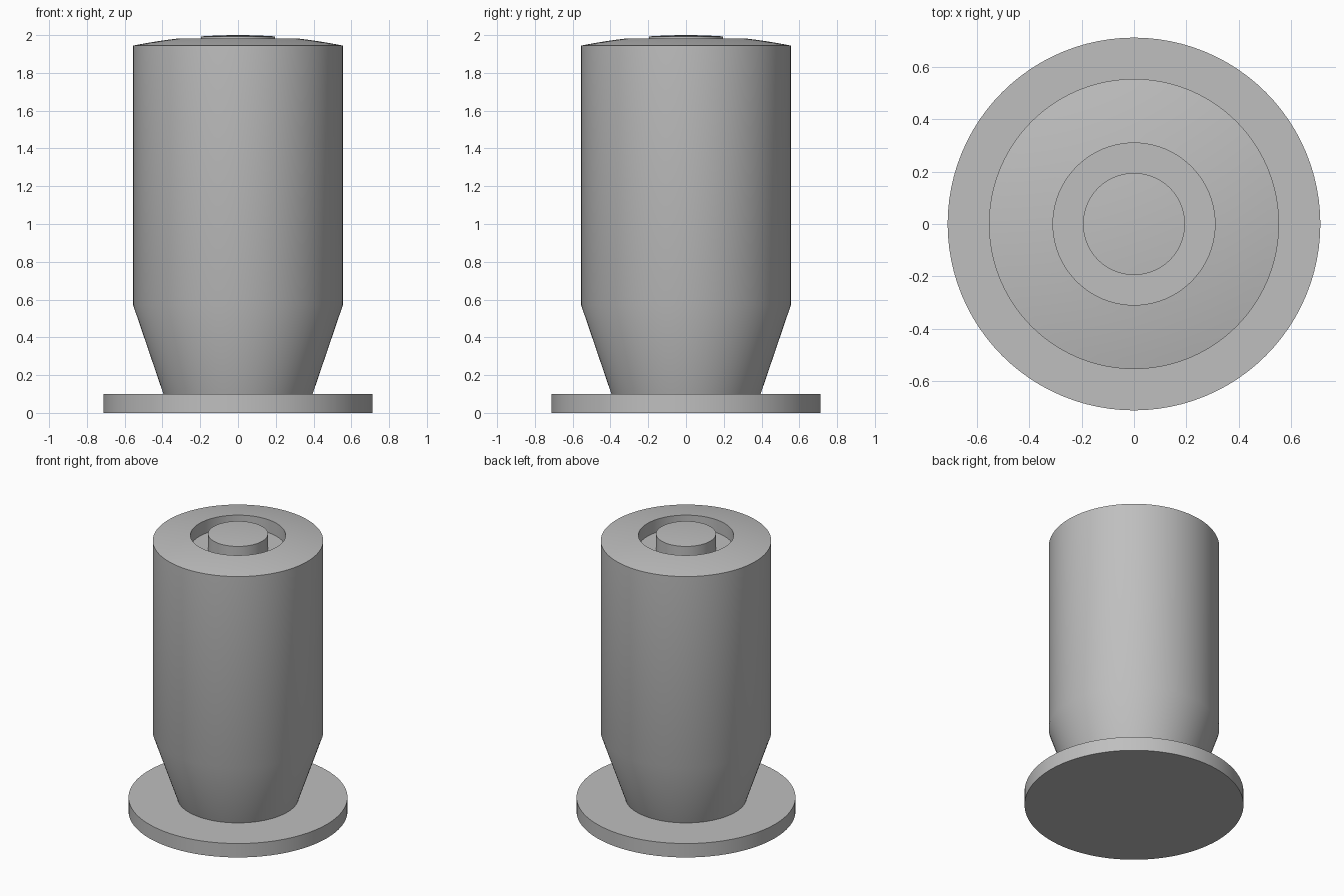
import bpy
import bmesh
import math

cube = bpy.data.objects.get("Cube")
if cube:
    bpy.data.objects.remove(cube, do_unlink=True)

SEGMENTS = 96
DOME_RADIUS = 2.8
TOP = 2.0
FLANGE_R, FLANGE_H = 0.713, 0.1
FOOT_R, BODY_R, TAPER_Z = 0.395, 0.555, 0.57
POCKET_R, PLUG_R, FLOOR_Z = 0.31, 0.195, 1.89

grey = bpy.data.materials.new("plain grey")
grey.use_nodes = True
colour = (0.52, 0.52, 0.52, 1)
grey.diffuse_color = colour
grey.node_tree.nodes["Principled BSDF"].inputs["Base Color"].default_value = colour


def dome(r_from, r_to, steps):
    """Points along the shallow spherical crown, from one radius to another."""
    radii = [r_from + (r_to - r_from) * i / steps for i in range(steps + 1)]
    return [(r, TOP - DOME_RADIUS + math.sqrt(DOME_RADIUS ** 2 - r * r)) for r in radii]


def lathe(name, profile):
    """Revolve an (r, z) profile about z; points on the axis become poles."""
    bm = bmesh.new()
    rings = []
    for r, z in profile:
        count = 1 if r == 0 else SEGMENTS
        rings.append([bm.verts.new((r * math.cos(math.tau * k / SEGMENTS),
                                    r * math.sin(math.tau * k / SEGMENTS), z))
                      for k in range(count)])
    for low, high in zip(rings, rings[1:]):
        for k in range(SEGMENTS):
            n = (k + 1) % SEGMENTS
            corners = [low[k % len(low)], low[n % len(low)],
                       high[n % len(high)], high[k % len(high)]]
            bm.faces.new(list(dict.fromkeys(corners)))
    mesh = bpy.data.meshes.new(name)
    bm.to_mesh(mesh)
    bm.free()
    mesh.materials.append(grey)
    obj = bpy.data.objects.new(name, mesh)
    bpy.context.collection.objects.link(obj)
    bpy.ops.object.select_all(action="DESELECT")
    obj.select_set(True)
    bpy.context.view_layer.objects.active = obj
    bpy.ops.object.shade_smooth_by_angle(angle=math.radians(30))
    return obj


# Round base flange
lathe("base_flange", [(0, 0), (FLANGE_R, 0), (FLANGE_R, FLANGE_H), (FOOT_R, FLANGE_H)])

# Tapered body with a crowned rim and a ring-shaped pocket in the top
lathe("body", [(FOOT_R, FLANGE_H), (BODY_R, TAPER_Z)]
      + dome(BODY_R, POCKET_R, 6)
      + [(POCKET_R, FLOOR_Z), (PLUG_R, FLOOR_Z)])

# Central plug with a crowned top
lathe("centre_plug", [(PLUG_R, FLOOR_Z)] + dome(PLUG_R, 0, 5))
